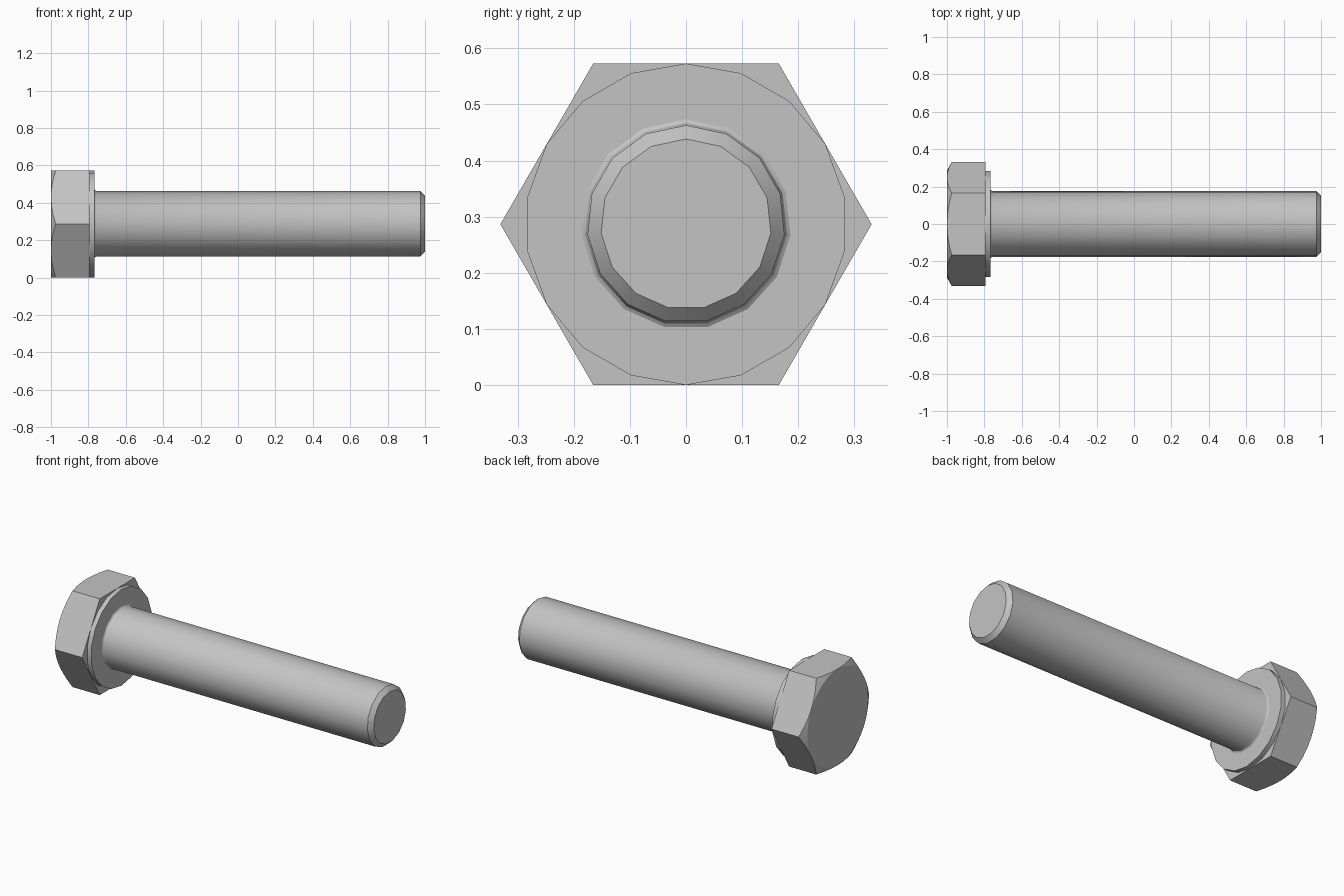
import bpy
import bmesh
from math import sin, cos, tan, pi, radians

cube = bpy.data.objects.get("Cube")
if cube:
    bpy.data.objects.remove(cube)

APOTHEM = 0.2865   # half the distance across the hexagon flats
HEAD_END, HEAD_FACE, WASHER_FACE = -1.0, -0.795, -0.768

steel = bpy.data.materials.new("grey steel")
steel.use_nodes = True
colour = (0.55, 0.55, 0.55, 1)
steel.diffuse_color = colour
steel.node_tree.nodes["Principled BSDF"].inputs["Base Color"].default_value = colour


def skin(name, rings):
    """Join equal rings of points into a capped, smooth-by-angle solid."""
    bm = bmesh.new()
    loops = [[bm.verts.new(p) for p in ring] for ring in rings]
    n = len(loops[0])
    for a, b in zip(loops, loops[1:]):
        for i in range(n):
            j = (i + 1) % n
            bm.faces.new((a[i], a[j], b[j], b[i]))
    bm.faces.new(loops[0])
    bm.faces.new(loops[-1])
    bmesh.ops.remove_doubles(bm, verts=bm.verts, dist=0.0001)
    bmesh.ops.recalc_face_normals(bm, faces=bm.faces)
    mesh = bpy.data.meshes.new(name)
    bm.to_mesh(mesh)
    bm.free()
    mesh.materials.append(steel)
    obj = bpy.data.objects.new(name, mesh)
    obj.location.z = APOTHEM
    bpy.context.collection.objects.link(obj)
    bpy.ops.object.select_all(action='DESELECT')
    obj.select_set(True)
    bpy.context.view_layer.objects.active = obj
    bpy.ops.object.shade_smooth_by_angle(angle=radians(28))
    return obj


def lathe(name, profile, sides):
    """Turn (x, radius) points round the bolt axis, one vertex on top."""
    turns = [pi / 2 + 2 * pi * i / sides for i in range(sides)]
    return skin(name, [[(x, r * cos(t), r * sin(t)) for t in turns]
                       for x, r in profile])


# Hexagonal head with a 30 degree conical chamfer on its outer end
base, chamfer, disc = [], [], []
for degrees in range(0, 360, 10):
    t = radians(degrees)
    r = APOTHEM / cos(radians(degrees % 60 - 30))
    y, z = cos(t), sin(t)
    base.append((HEAD_FACE, r * y, r * z))
    chamfer.append((HEAD_END + (r - APOTHEM) * tan(pi / 6), r * y, r * z))
    disc.append((HEAD_END, APOTHEM * y, APOTHEM * z))
skin("hex_head", [base, chamfer, disc])

# Raised bearing face under the head
lathe("washer_face", [(HEAD_FACE, APOTHEM), (WASHER_FACE, APOTHEM)], 18)

# Shank with a small fillet at the head and a chamfered tip
lathe("shank", [(WASHER_FACE, 0.187), (-0.764, 0.181), (-0.755, 0.1765),
                (0.975, 0.1765), (1.0, 0.152)], 15)
